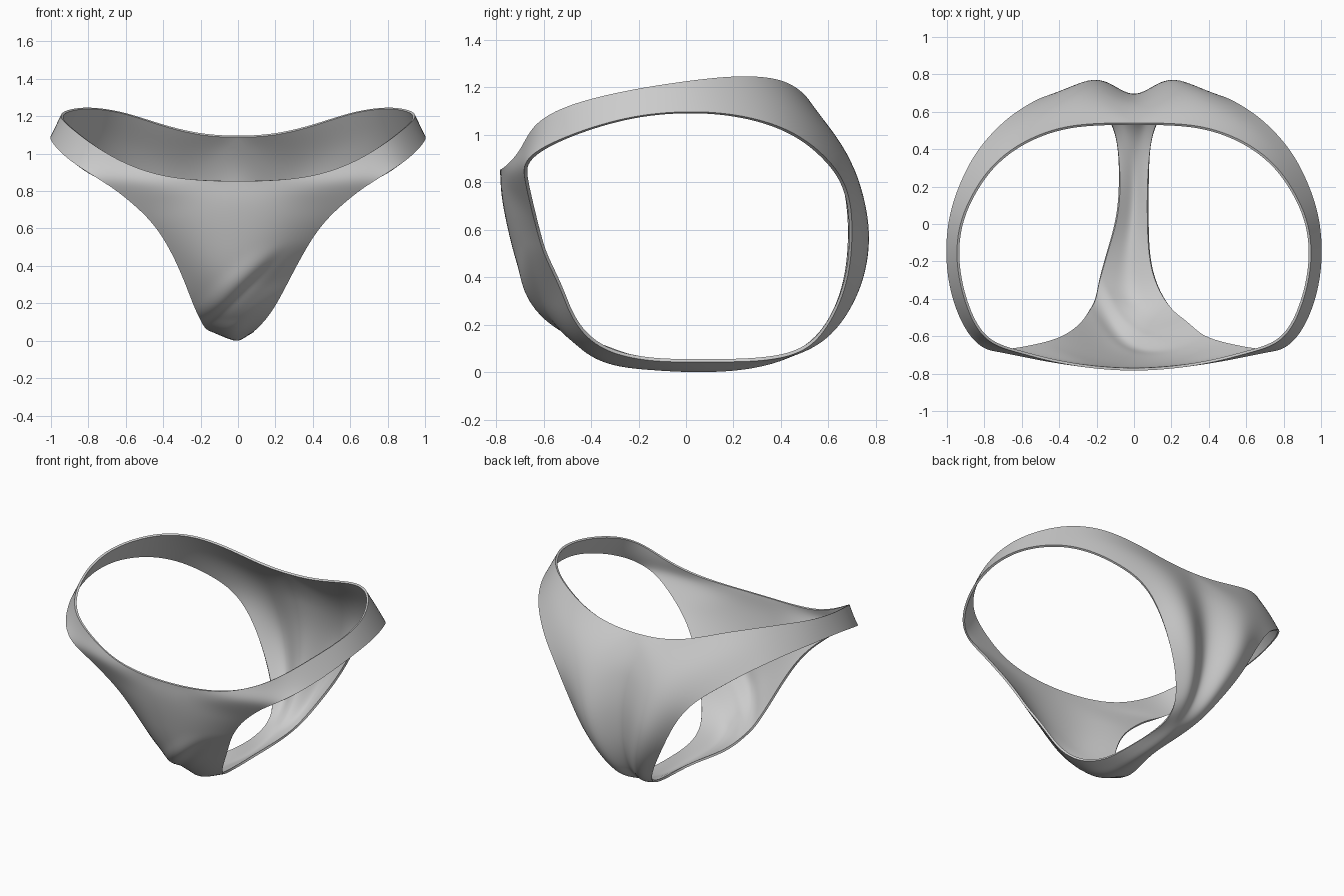
import bpy, bmesh, math
from mathutils import Vector

if "Cube" in bpy.data.objects:
    bpy.data.objects.remove(bpy.data.objects["Cube"])

fabric = bpy.data.materials.new("grey fabric")
fabric.diffuse_color = (0.6, 0.6, 0.6, 1)
fabric.use_nodes = True
fabric.node_tree.nodes["Principled BSDF"].inputs["Base Color"].default_value = fabric.diffuse_color

# Waist edge, front centre to back centre (right half)
waist = [(0, -.79, .86), (.37, -.75, .875), (.6, -.685, .95), (.78, -.64, 1.06),
         (.88, -.49, 1.14), (.95, -.23, 1.20), (.935, 0, 1.235), (.85, .18, 1.255),
         (.75, .32, 1.255), (.6, .435, 1.23), (.4, .515, 1.16), (.2, .535, 1.11),
         (0, .535, 1.10)]
# Centre seam, down the back, under, and up the front: (y, z)
seam = [(.59, .92), (.625, .74), (.635, .56), (.63, .4), (.59, .24), (.5, .1), (.3, .02),
        (.05, .005), (-.15, .02), (-.32, .03), (-.5, .115), (-.61, .23), (-.69, .37),
        (-.74, .56), (-.775, .72)]
# Leg opening, matched one to one with waist + seam
leg_upper = [(.53, -.65, .72), (.66, -.675, .83), (.78, -.68, .895), (.88, -.6, .96),
             (.965, -.42, 1.035), (1.005, -.2, 1.095), (.99, .03, 1.11), (.93, .21, 1.095),
             (.85, .37, 1.055), (.75, .49, .995), (.65, .58, .92), (.53, .655, .83),
             (.44, .69, .72)]
leg_lower = [(.37, .695, .6), (.31, .69, .48), (.245, .665, .36), (.18, .62, .25),
             (.115, .54, .13), (.085, .42, .075), (.075, .25, .06), (.078, .05, .06),
             (.11, -.15, .06), (.155, -.34, .10), (.21, -.45, .19), (.265, -.52, .31),
             (.33, -.575, .45), (.405, -.615, .58), (.47, -.635, .66)]
# Fullness of the panel between the two edges (along y)
bulge = [-.04, -.015, 0, 0, 0, 0, 0, 0, 0, .015, .04, .075, .115,
         .145, .155, .145, .12, .085, .035, 0, 0, 0, 0, -.02, -.03, -.035, -.04, -.04]

outer = waist + [(0, y, z) for y, z in seam]
inner = leg_upper + leg_lower
n = len(outer)

# Both halves lofted from outer loop to leg opening
bm = bmesh.new()
for side in (1, -1):
    rings = []
    for k in range(3):
        ring = []
        for j, (o, i, b) in enumerate(zip(outer, inner, bulge)):
            middle = .66 if 12 <= j <= 17 else .5
            p = Vector(o).lerp(Vector(i), (0, middle, 1)[k])
            if k == 1:
                p.y += b
            p.x *= side
            ring.append(bm.verts.new(p))
        rings.append(ring)
    for k in range(2):
        for j in range(n):
            q = [rings[k][j], rings[k][(j + 1) % n], rings[k + 1][(j + 1) % n], rings[k + 1][j]]
            bm.faces.new(q if side > 0 else q[::-1])
bmesh.ops.remove_doubles(bm, verts=bm.verts, dist=1e-4)
bmesh.ops.recalc_face_normals(bm, faces=bm.faces)
mesh = bpy.data.meshes.new("briefs")
bm.to_mesh(mesh)
bm.free()
mesh.materials.append(fabric)
briefs = bpy.data.objects.new("briefs", mesh)
bpy.context.collection.objects.link(briefs)
bpy.context.view_layer.objects.active = briefs
briefs.select_set(True)

sub = briefs.modifiers.new("smooth", 'SUBSURF')
sub.levels = sub.render_levels = 3
bpy.ops.object.modifier_apply(modifier=sub.name)


def step(a, b, t):
    t = min(1, max(0, (t - a) / (b - a)))
    return t * t * (3 - 2 * t)


# Slanted drape fold in the lower front, and a sideways pull of the gusset
for v in mesh.vertices:
    x, y, z = v.co
    low = 1 - step(.2, .7, z)
    front = 1 - step(-.4, -.15, y)
    v.co.x -= .035 * low * math.exp(-((y + .25) / .25) ** 2)
    across = (x + .13) * .72 - (z - .14) * .69
    fade = (1 - step(.3, .55, z)) * step(.04, .14, z)
    v.co.y += .03 * front * fade * step(-.03, .03, across) * (1 - step(.08, .24, across))
    v.co.y -= .012 * front * fade * math.exp(-((across + .05) / .05) ** 2)

# Cloth thickness
solid = briefs.modifiers.new("thickness", 'SOLIDIFY')
solid.thickness = .014
solid.offset = 0
bpy.ops.object.modifier_apply(modifier=solid.name)
bpy.ops.object.shade_smooth_by_angle(angle=math.radians(40))

# Rest on the ground
low = min(v.co.z for v in mesh.vertices)
for v in mesh.vertices:
    v.co.z -= low
